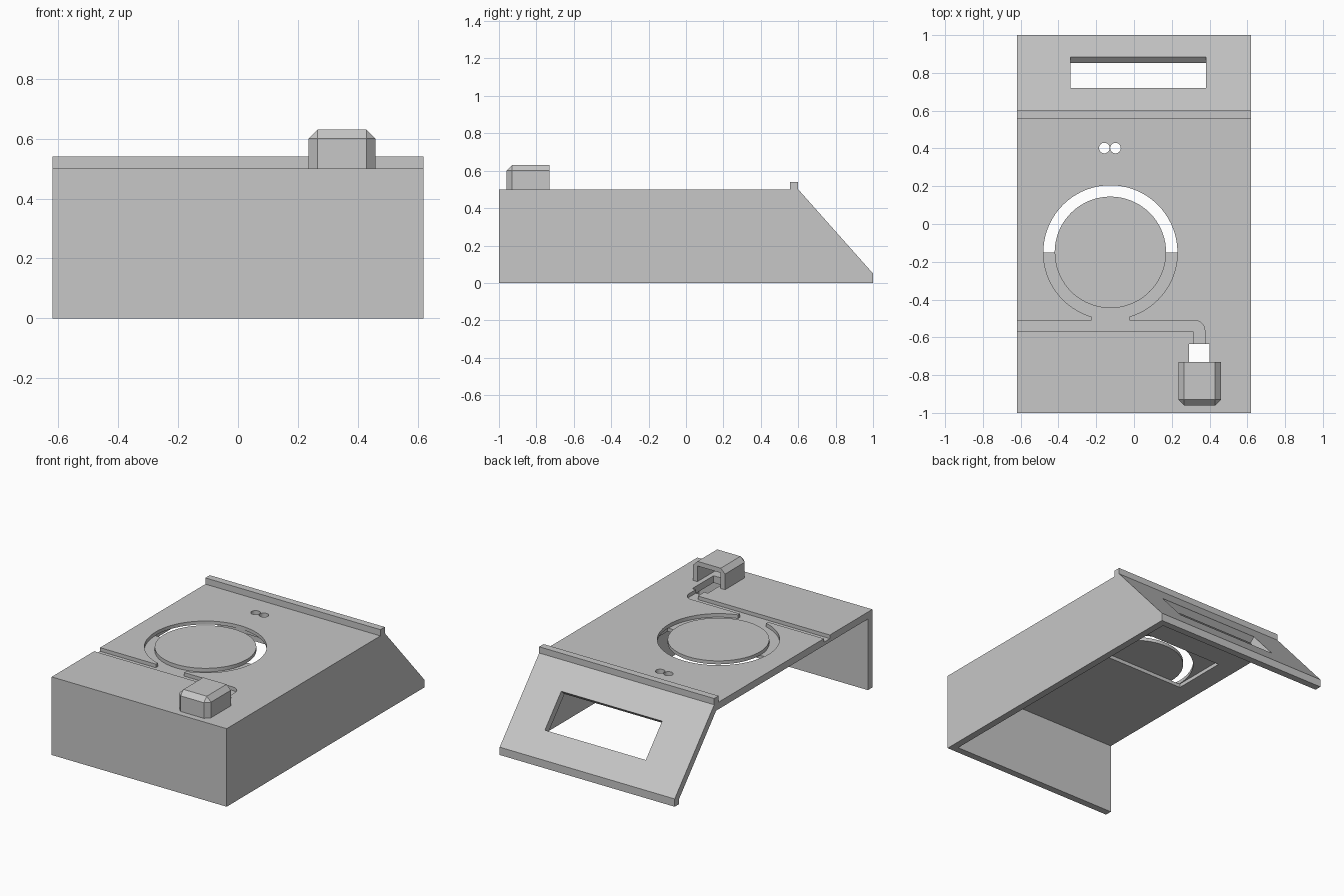
import bpy, bmesh, math
from mathutils import Vector

if "Cube" in bpy.data.objects:
    bpy.data.objects.remove(bpy.data.objects["Cube"], do_unlink=True)

grey = bpy.data.materials.new("plain grey")
grey.use_nodes = True
grey.diffuse_color = (0.57, 0.57, 0.57, 1)
grey.node_tree.nodes["Principled BSDF"].inputs["Base Color"].default_value = grey.diffuse_color


def prism(name, points, low, high, axis="z"):
    """Extrude an outline: (y, z) points along x, or (x, y) points along z."""
    bm = bmesh.new()
    place = (lambda p: (low, p[0], p[1])) if axis == "x" else (lambda p: (p[0], p[1], low))
    face = bm.faces.new([bm.verts.new(place(p)) for p in points])
    moved = bmesh.ops.extrude_face_region(bm, geom=[face])["geom"]
    shift = Vector((high - low, 0, 0)) if axis == "x" else Vector((0, 0, high - low))
    bmesh.ops.translate(bm, vec=shift, verts=[v for v in moved if isinstance(v, bmesh.types.BMVert)])
    bmesh.ops.recalc_face_normals(bm, faces=bm.faces)
    mesh = bpy.data.meshes.new(name)
    bm.to_mesh(mesh)
    bm.free()
    mesh.materials.append(grey)
    obj = bpy.data.objects.new(name, mesh)
    bpy.context.scene.collection.objects.link(obj)
    return obj


def rect(x0, x1, y0, y1):
    return [(x0, y0), (x1, y0), (x1, y1), (x0, y1)]


def arc(cx, cy, r, start, end, steps):
    angles = [math.radians(start + (end - start) * i / steps) for i in range(steps + 1)]
    return [(cx + r * math.cos(a), cy + r * math.sin(a)) for a in angles]


def circle(cx, cy, r, steps=72):
    return arc(cx, cy, r, 0, 360, steps)[:-1]


def combine(target, tool, operation="DIFFERENCE"):
    """Apply a boolean and discard the tool."""
    mod = target.modifiers.new("combine", "BOOLEAN")
    mod.operation, mod.solver, mod.object = operation, "EXACT", tool
    bpy.context.view_layer.objects.active = target
    bpy.ops.object.modifier_apply(modifier=mod.name)
    bpy.data.objects.remove(tool, do_unlink=True)


# Shell: full outline with ridge and sloped back, hollowed from below and one side
T = 0.045
W = 0.62
outline = [(-1, 0), (-1, 0.5), (0.555, 0.5), (0.555, 0.54), (0.6, 0.54),
           (0.6, 0.5), (1, 0.05), (1, 0)]
shell = prism("shell", outline, -W, W, "x")
hollow = [(-1 + T, -0.1), (-1 + T, 0.5 - T), (0.58, 0.5 - T), (1 - T, 0.033), (1 - T, -0.1)]
combine(shell, prism("hollow", hollow, -0.8, W - T, "x"))

# Chamfered housing, open at the rear
housing = prism("housing", rect(0.235, 0.46, -0.96, -0.73), 0.49, 0.63)
bm = bmesh.new()
bm.from_mesh(housing.data)
edges = []
for e in bm.edges:
    mid = (e.verts[0].co + e.verts[1].co) / 2
    if mid.y < -0.74 and mid.z > 0.5:
        edges.append(e)
bmesh.ops.bevel(bm, geom=edges, offset=0.03, segments=1, affect="EDGES")
bm.to_mesh(housing.data)
bm.free()
combine(housing, prism("cavity", rect(0.265, 0.43, -0.93, -0.7), 0.4, 0.6))
combine(shell, housing, "UNION")

# Recess under the rear half of the ring
combine(shell, prism("recess", rect(-0.485, 0.235, -0.15, 0.21), 0.4, 0.478))

# Ring groove around the disc
CX, CY = -0.125, -0.15
FLOOR = 0.477
ring = prism("ring", circle(CX, CY, 0.355), FLOOR, 0.7)
combine(ring, prism("core", circle(CX, CY, 0.295), 0.4, 0.8))
combine(shell, ring)

# Cable channel with a rounded bend, and the neck joining it to the ring
channel = [(-0.8, -0.57), (0.315, -0.57), (0.315, -0.66), (0.375, -0.66)]
channel += arc(0.32, -0.565, 0.055, 0, 90, 8) + [(-0.8, -0.51)]
combine(shell, prism("channel", channel, FLOOR, 0.58))
combine(shell, prism("neck", rect(-0.225, -0.025, -0.54, -0.46), FLOOR, 0.58))

# Slot running under the housing, and the pair of small holes
combine(shell, prism("slot", rect(0.29, 0.40, -0.85, -0.635), 0.4, 0.56))
for x in (-0.157, -0.098):
    combine(shell, prism("small_hole", circle(x, 0.402, 0.028, 32), 0.4, 0.6))

# Window cut square to the sloped back
normal = Vector((0.45, 0.4)).normalized()
top, low = Vector((0.72, 0.365)), Vector((0.885, 0.179))
window = [top + normal * 0.1, low + normal * 0.1, low - normal * 0.08, top - normal * 0.08]
combine(shell, prism("window", window, -0.335, 0.38, "x"))

# Flat shading on the finished casing
for poly in shell.data.polygons:
    poly.use_smooth = False
    poly.material_index = 0
shell.name = "casing"
